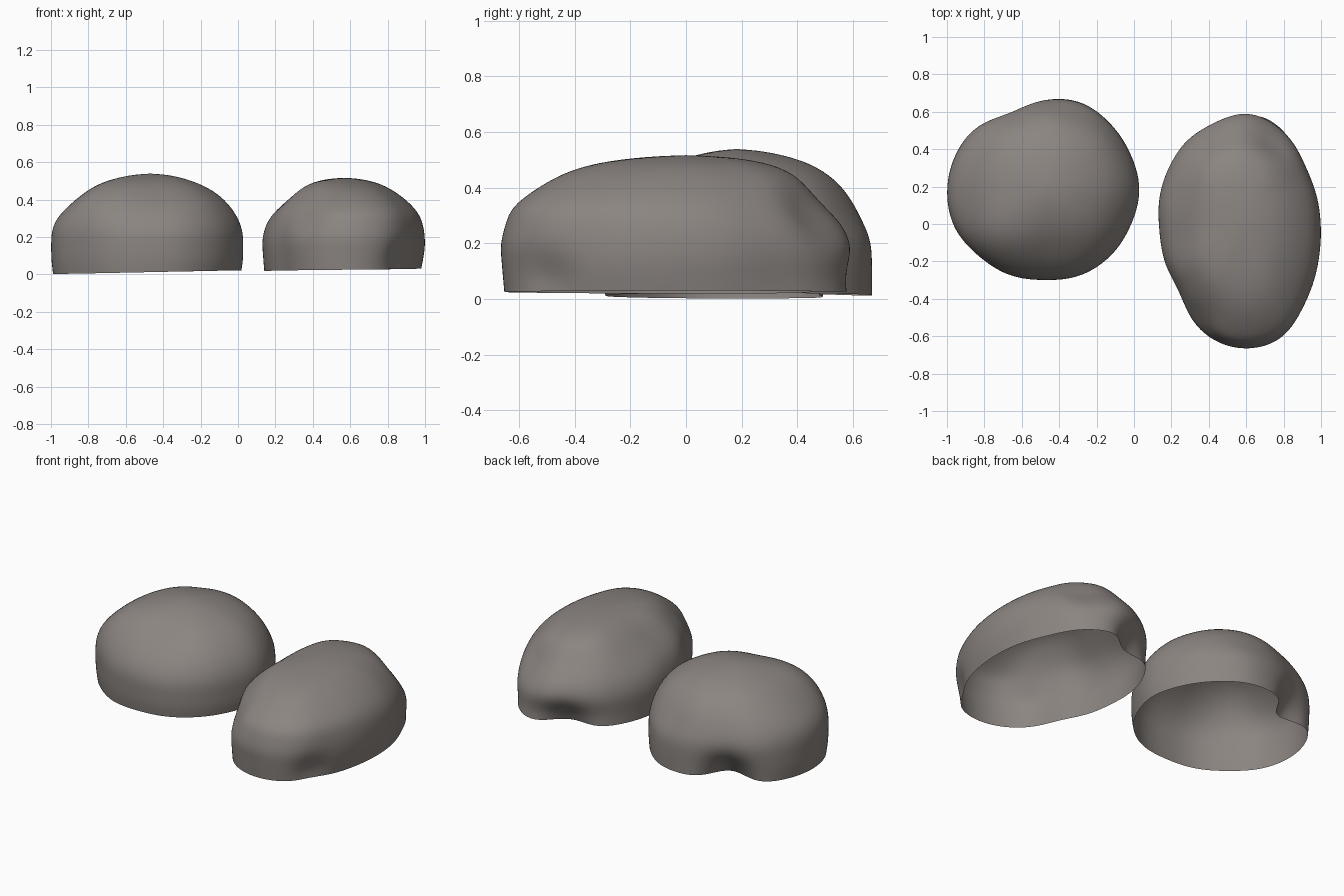
import bpy, bmesh, math
from mathutils import Vector

cube = bpy.data.objects.get("Cube")
if cube:
    bpy.data.objects.remove(cube)

stone = bpy.data.materials.new("warm grey stone")
stone.use_nodes = True
colour = (0.26, 0.235, 0.22, 1)
stone.diffuse_color = colour
stone.node_tree.nodes["Principled BSDF"].inputs["Base Color"].default_value = colour

SEGMENTS = 48


def radius_at(radii, t):
    """Smooth closed interpolation of evenly spaced radii."""
    n = len(radii)
    f = t / math.tau * n
    i = int(f)
    u = f - i
    a, b, c, d = (radii[(i + k) % n] for k in (-1, 0, 1, 2))
    return b + 0.5 * u * (c - a + u * (2*a - 5*b + 4*c - d + u * (3*(b - c) + d - a)))


def rock(name, radii, levels, peak, rim_tilt, dents):
    """Open-bottomed shell: one outline fitted to the bounds of each level."""
    angles = [math.tau * i / SEGMENTS for i in range(SEGMENTS)]
    outline = [Vector((math.cos(t), math.sin(t))) * radius_at(radii, t) for t in angles]
    low = [min(p[k] for p in outline) for k in (0, 1)]
    size = [max(p[k] for p in outline) - low[k] for k in (0, 1)]

    bm = bmesh.new()
    rings = []
    for n, (z, x0, x1, y0, y1) in enumerate(levels):
        ring = []
        for t, p in zip(angles, outline):
            x = x0 + (p.x - low[0]) / size[0] * (x1 - x0)
            y = y0 + (p.y - low[1]) / size[1] * (y1 - y0)
            ring.append(bm.verts.new((x, y, z + (rim_tilt * math.cos(t) if n == 0 else 0))))
        rings.append(ring)
    top = bm.verts.new(peak)
    for a, b in zip(rings, rings[1:]):
        for i in range(SEGMENTS):
            j = (i + 1) % SEGMENTS
            bm.faces.new((a[i], a[j], b[j], b[i]))
    for i in range(SEGMENTS):
        bm.faces.new((rings[-1][i], rings[-1][(i + 1) % SEGMENTS], top))

    # Soft hollows and bulges
    start = {v: v.co.copy() for v in bm.verts}
    for centre, reach, push in dents:
        for v, co in start.items():
            d = (co - Vector(centre)).length / reach
            v.co += Vector(push) * math.exp(-d * d)

    mesh = bpy.data.meshes.new(name)
    bm.to_mesh(mesh)
    bm.free()
    mesh.materials.append(stone)
    mesh.polygons.foreach_set("use_smooth", [True] * len(mesh.polygons))
    obj = bpy.data.objects.new(name, mesh)
    bpy.context.collection.objects.link(obj)
    obj.modifiers.new("Smooth", "SUBSURF").levels = 2
    obj.modifiers["Smooth"].render_levels = 2


# Round boulder
rock("round_rock",
     [.51, .50, .50, .505, .48, .465, .495, .51, .52, .52, .495, .49, .48, .495, .50, .50],
     [(.012, -.99, .02, -.29, .67), (.08, -1, .03, -.30, .67), (.15, -1, .03, -.30, .67),
      (.22, -1, .03, -.30, .665), (.30, -.975, .005, -.27, .63), (.38, -.89, -.05, -.21, .59),
      (.45, -.80, -.13, -.13, .52), (.50, -.70, -.24, -.04, .42), (.53, -.58, -.35, .08, .29)],
     (-.47, .18, .54), .01,
     [((-.71, .62, -.01), .13, (.06, -.13, .01)),
      ((-.30, .56, .36), .12, (0, -.02, -.01)),
      ((-.74, -.06, .40), .16, (-.02, -.02, .03)),
      ((-.40, -.12, .45), .16, (0, .02, -.01))])

# Long boulder
rock("long_rock",
     [.43, .445, .49, .59, .64, .592, .525, .475, .44, .445, .47, .58, .635, .615, .51, .45],
     [(.025, .14, .98, -.655, .61), (.08, .135, .99, -.66, .60), (.14, .13, 1, -.665, .605),
      (.20, .13, 1, -.67, .605), (.27, .15, .99, -.65, .57), (.33, .19, .965, -.63, .51),
      (.39, .26, .91, -.55, .45), (.45, .33, .83, -.45, .39), (.49, .40, .75, -.32, .28),
      (.51, .48, .66, -.14, .14)],
     (.57, 0, .517), .006,
     [((.44, .58, -.01), .14, (.04, -.12, .01)),
      ((.76, .48, .30), .13, (-.01, -.04, -.02)),
      ((.35, -.25, .45), .15, (-.02, -.01, .02)),
      ((.34, -.52, .32), .09, (.02, .02, -.01)),
      ((.36, .30, .42), .16, (-.01, .02, .02)),
      ((.87, -.52, .08), .09, (-.03, .03, 0))])
